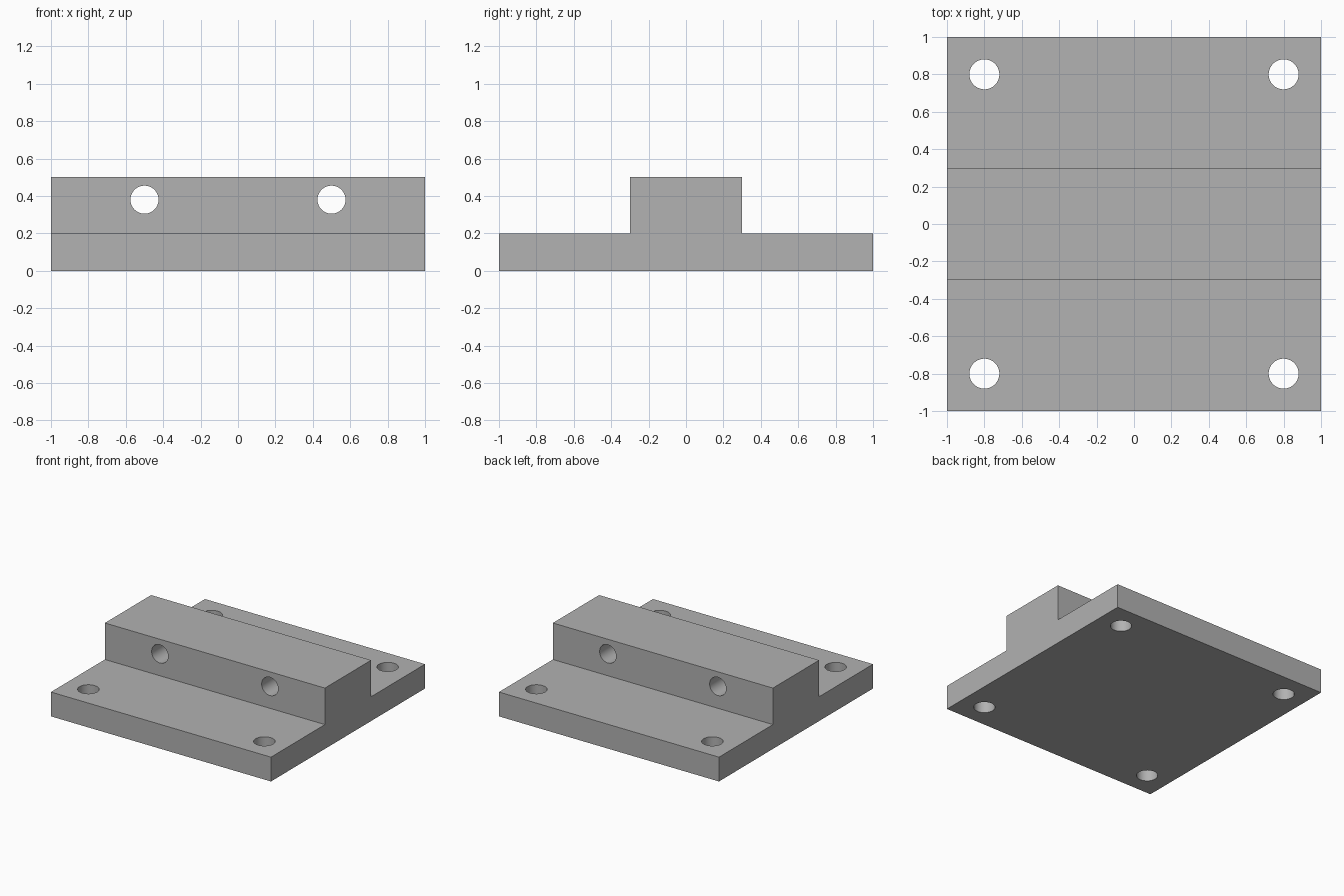
import bpy
import bmesh
import math
from mathutils import Matrix

cube = bpy.data.objects.get("Cube")
if cube:
    bpy.data.objects.remove(cube, do_unlink=True)

HALF, BASE_TOP, RIB_HALF, RIB_TOP = 1.0, 0.2, 0.3, 0.5

grey = bpy.data.materials.new("plain grey")
grey.use_nodes = True
colour = (0.445, 0.445, 0.445, 1)
grey.diffuse_color = colour
grey.node_tree.nodes["Principled BSDF"].inputs["Base Color"].default_value = colour


def make_object(name, bm):
    bmesh.ops.recalc_face_normals(bm, faces=bm.faces)
    mesh = bpy.data.meshes.new(name)
    bm.to_mesh(mesh)
    bm.free()
    mesh.materials.append(grey)
    obj = bpy.data.objects.new(name, mesh)
    bpy.context.collection.objects.link(obj)
    return obj


def add_drill(bm, location, radius, depth, rotation=None):
    matrix = Matrix.Translation(location) @ (rotation or Matrix.Identity(4))
    bmesh.ops.create_cone(bm, cap_ends=True, segments=64, radius1=radius,
                          radius2=radius, depth=depth, matrix=matrix)


# Plate and rib: one stepped profile extruded along x
profile = [(-HALF, 0), (HALF, 0), (HALF, BASE_TOP), (RIB_HALF, BASE_TOP),
           (RIB_HALF, RIB_TOP), (-RIB_HALF, RIB_TOP),
           (-RIB_HALF, BASE_TOP), (-HALF, BASE_TOP)]
bm = bmesh.new()
face = bm.faces.new([bm.verts.new((-HALF, y, z)) for y, z in profile])
side = bmesh.ops.extrude_face_region(bm, geom=[face])
moved = [v for v in side["geom"] if isinstance(v, bmesh.types.BMVert)]
bmesh.ops.translate(bm, verts=moved, vec=(2 * HALF, 0, 0))
block = make_object("mounting_block", bm)

# Drills: four corner holes and two cross holes through the rib
bm = bmesh.new()
for sx in (-1, 1):
    for sy in (-1, 1):
        add_drill(bm, (0.8 * sx, 0.8 * sy, 0.1), 0.08, 0.5)
    add_drill(bm, (0.5 * sx, 0, 0.38), 0.075, 1.0,
              Matrix.Rotation(math.pi / 2, 4, 'X'))
drills = make_object("hole_cutter", bm)
drills.hide_render = True

# Cut the holes, then discard the cutter
cut = block.modifiers.new("holes", 'BOOLEAN')
cut.operation = 'DIFFERENCE'
cut.solver = 'EXACT'
cut.object = drills
bpy.ops.object.select_all(action='DESELECT')
block.select_set(True)
bpy.context.view_layer.objects.active = block
bpy.ops.object.modifier_apply(modifier=cut.name)
bpy.data.objects.remove(drills, do_unlink=True)

# Smooth hole walls with crisp edges
bpy.ops.object.shade_smooth_by_angle(angle=math.radians(30))
